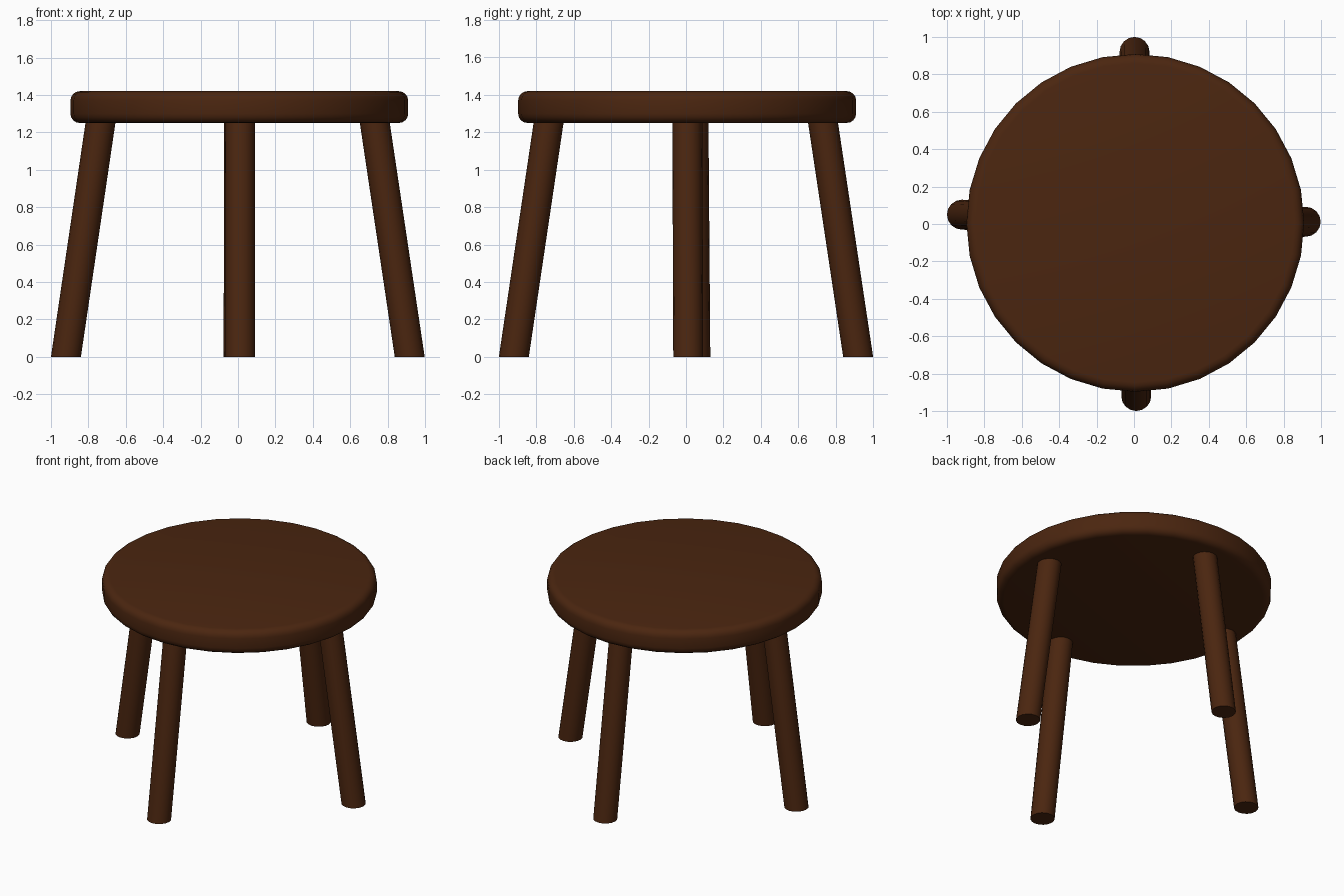
import bpy, bmesh, math

if "Cube" in bpy.data.objects:
    bpy.data.objects.remove(bpy.data.objects["Cube"])

wood = bpy.data.materials.new("dark brown wood")
wood.diffuse_color = (0.07, 0.019, 0.005, 1)
wood.use_nodes = True
wood.node_tree.nodes["Principled BSDF"].inputs["Base Color"].default_value = wood.diffuse_color


def lathe(name, rings, sides, angle):
    """Closed solid through circular rings given as (x, y, z, radius)."""
    bm = bmesh.new()
    loops = []
    for x, y, z, r in rings:
        loops.append([bm.verts.new((x + r * math.cos(2 * math.pi * i / sides),
                                    y + r * math.sin(2 * math.pi * i / sides), z))
                      for i in range(sides)])
    for a, b in zip(loops, loops[1:]):
        for i in range(sides):
            j = (i + 1) % sides
            bm.faces.new((a[i], a[j], b[j], b[i]))
    bm.faces.new(loops[0][::-1])
    bm.faces.new(loops[-1])
    mesh = bpy.data.meshes.new(name)
    bm.to_mesh(mesh)
    bm.free()
    mesh.materials.append(wood)
    obj = bpy.data.objects.new(name, mesh)
    bpy.context.collection.objects.link(obj)
    bpy.ops.object.select_all(action='DESELECT')
    obj.select_set(True)
    bpy.context.view_layer.objects.active = obj
    bpy.ops.object.shade_smooth_by_angle(angle=math.radians(angle))
    return obj


# Round seat with softened top and bottom rims
CX, CY, R, BOTTOM, TOP, BEVEL, STEPS = 0.007, 0.006, 0.903, 1.25, 1.42, 0.05, 4
arc = [math.pi / 2 * k / STEPS for k in range(STEPS + 1)]
rings = [(CX, CY, BOTTOM + BEVEL * (1 - math.cos(t)), R - BEVEL * (1 - math.sin(t))) for t in arc]
rings += [(CX, CY, TOP - BEVEL * (1 - math.sin(t)), R - BEVEL * (1 - math.cos(t))) for t in arc]
lathe("seat", rings, 32, 40)

# Four splayed round legs, cut level at the floor: foot (x, y) and top (x, y)
legs = {
    "front_leg": ((0.012, -0.92), (0.012, -0.733)),
    "back_leg": ((0.003, 0.92), (0.006, 0.731)),
    "left_leg": ((-0.92, 0.05), (-0.734, 0.04)),
    "right_leg": ((0.918, 0.012), (0.73, 0.007)),
}
for name, (foot, top) in legs.items():
    lathe(name, [(*foot, 0, 0.08), (*top, 1.26, 0.08)], 16, 40)
